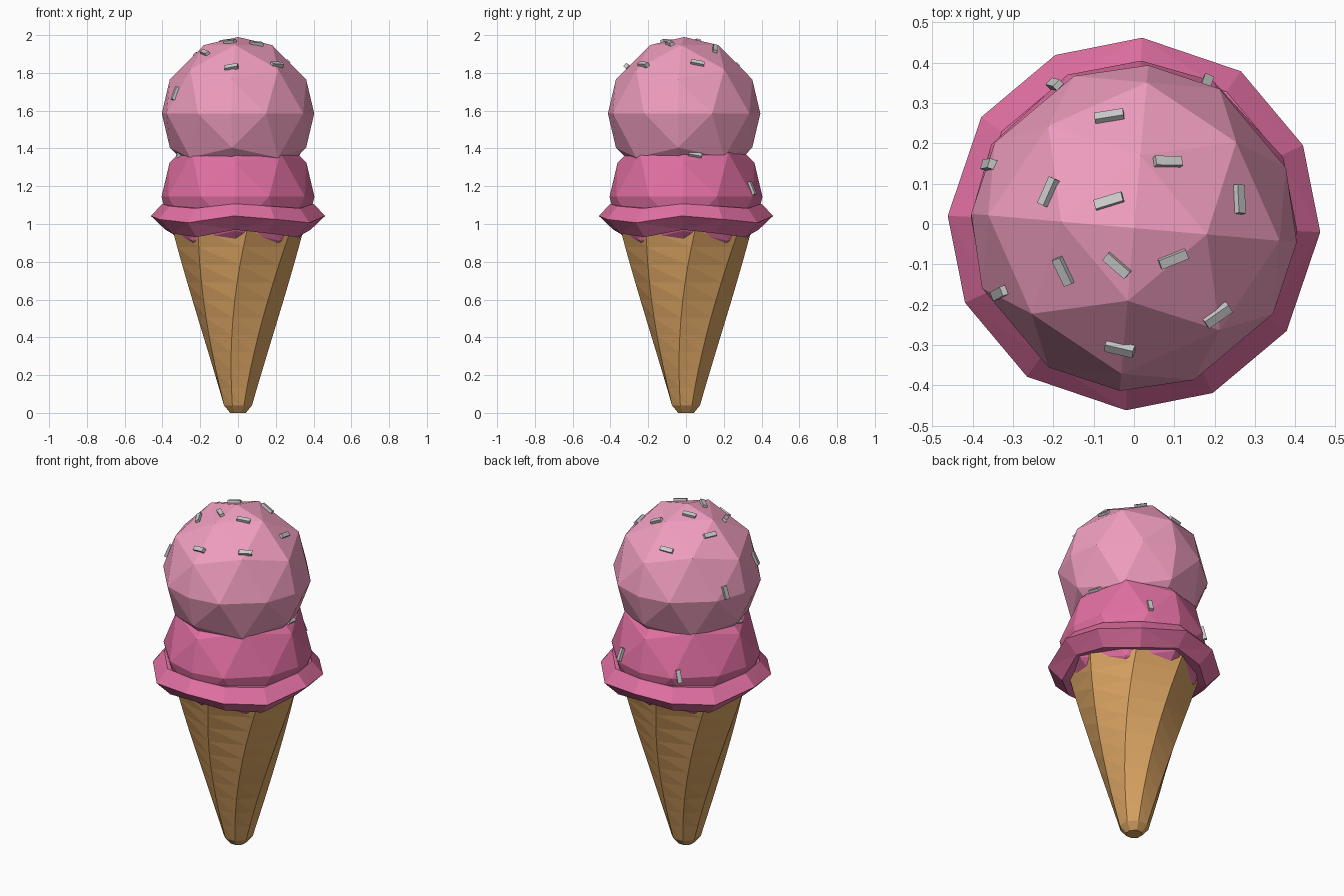
import bpy, bmesh, math
from mathutils import Vector, Matrix
from mathutils.bvhtree import BVHTree

if "Cube" in bpy.data.objects:
    bpy.data.objects.remove(bpy.data.objects["Cube"])


def material(name, color):
    m = bpy.data.materials.new(name)
    m.diffuse_color = (*color, 1)
    m.use_nodes = True
    m.node_tree.nodes["Principled BSDF"].inputs["Base Color"].default_value = m.diffuse_color
    return m


def finish(bm, name, mat=None):
    bmesh.ops.recalc_face_normals(bm, faces=bm.faces)
    me = bpy.data.meshes.new(name)
    bm.to_mesh(me)
    bm.free()
    ob = bpy.data.objects.new(name, me)
    bpy.context.collection.objects.link(ob)
    if mat:
        me.materials.append(mat)
    return ob


def loft(rings, closed=False):
    """Skin a list of point rings; cap the ends or join last to first."""
    bm = bmesh.new()
    loops = [[bm.verts.new(p) for p in ring] for ring in rings]
    pairs = list(zip(loops, loops[1:])) + ([(loops[-1], loops[0])] if closed else [])
    for a, b in pairs:
        n = len(a)
        for i in range(n):
            bm.faces.new((a[i], a[(i + 1) % n], b[(i + 1) % n], b[i]))
    if not closed:
        bm.faces.new(loops[0][::-1])
        bm.faces.new(loops[-1])
    bmesh.ops.triangulate(bm, faces=[f for f in bm.faces if len(f.verts) == 4])
    return bm


def scoop(name, center, radius, spin, mat):
    """Octahedron split in three along each edge and pushed out to a ball."""
    bm = bmesh.new()
    turn = Matrix.Rotation(math.radians(spin), 3, 'Z')
    for i in range(-3, 4):
        for j in range(-3, 4):
            for k in range(-3, 4):
                if abs(i) + abs(j) + abs(k) == 3:
                    bm.verts.new(center + turn @ Vector((i, j, k)).normalized() * radius)
    bmesh.ops.convex_hull(bm, input=bm.verts)
    tree = BVHTree.FromBMesh(bm)
    finish(bm, name, mat)
    return tree, center, radius


wafer = material("wafer", (0.68, 0.36, 0.12))
light_pink = material("light_pink", (0.87, 0.34, 0.52))
deep_pink = material("deep_pink", (0.75, 0.16, 0.36))

# Cone: eight sides, gently twisted, with a blunt tip
profile = [(0.045, 0.0, 0)] + [(0.08 + 0.27 * t / 10, 0.04 + 0.93 * t / 10, t / 10)
                               for t in range(11)]
rings = []
for r, z, t in profile:
    start = -112 + 30 * t
    rings.append([(r * math.cos(math.radians(start + 45 * i)),
                   r * math.sin(math.radians(start + 45 * i)), z) for i in range(8)])
finish(loft(rings), "cone", wafer)

# Wavy melted skirt where the lower scoop meets the cone
angles = [q * 90 + a for q in range(4) for a in (-2.5, 25, 55)]
rings = []
for r, z, wave in [(0.32, 0.96, 0.01), (0.385, 0.95, 0.02), (0.462, 1.025, 0.018),
                   (0.40, 1.095, 0.012), (0.33, 1.09, 0.0)]:
    rings.append([(r * math.cos(math.radians(a)), r * math.sin(math.radians(a)),
                   z + wave * (1, 0, -1)[i % 3]) for i, a in enumerate(angles)])
finish(loft(rings, closed=True), "scoop_skirt", deep_pink)

# Two scoops
lower = scoop("lower_scoop", Vector((0, 0, 1.145)), 0.405, -2.5, deep_pink)
upper = scoop("upper_scoop", Vector((0, -0.01, 1.585)), 0.405, -5, light_pink)


# Sprinkles: x, y, z (None = on top of the ball), heading in degrees (None = upright)
def sprinkle(name, ball, x, y, z, heading):
    tree, c, radius = ball
    if z is None:
        z = c.z + math.sqrt(max(radius ** 2 - (x - c.x) ** 2 - (y - c.y) ** 2, 0))
    spot, normal, _, _ = tree.find_nearest(Vector((x, y, z)))
    if normal.dot(spot - c) < 0:
        normal = -normal
    if heading is None:
        along = Vector((0.1, 0.1, 1))
    else:
        h = math.radians(heading)
        along = Vector((math.cos(h), math.sin(h), 0))
    along = (along - normal * along.dot(normal)).normalized()
    side = normal.cross(along)
    frame = Matrix((along, side, normal)).transposed().to_4x4()
    bm = bmesh.new()
    bmesh.ops.create_cube(bm, size=1, matrix=Matrix.Translation(spot + normal * 0.004) @ frame
                          @ Matrix.Diagonal((0.072, 0.024, 0.022, 1)))
    finish(bm, name)


on_upper = [(-0.065, 0.284, None, 5), (0.09, 0.16, None, 8), (-0.225, 0.085, None, 65),
            (-0.065, 0.06, None, 15), (0.278, 0.065, None, 82), (-0.185, -0.125, None, -70),
            (-0.045, -0.105, None, -40), (0.1, -0.09, None, 20), (0.21, -0.23, None, 33),
            (-0.04, -0.32, None, -3), (-0.33, -0.17, 1.69, None), (-0.355, 0.145, 1.62, None)]
on_lower = [(0.18, 0.35, 1.19, None), (-0.2, 0.35, 1.16, None), (-0.31, -0.03, 1.37, 70),
            (-0.23, -0.22, 1.385, -40), (0.065, -0.31, 1.39, 5), (0.32, 0.05, 1.375, 85)]
for i, s in enumerate(on_upper):
    sprinkle(f"upper_sprinkle_{i + 1}", upper, *s)
for i, s in enumerate(on_lower):
    sprinkle(f"lower_sprinkle_{i + 1}", lower, *s)
